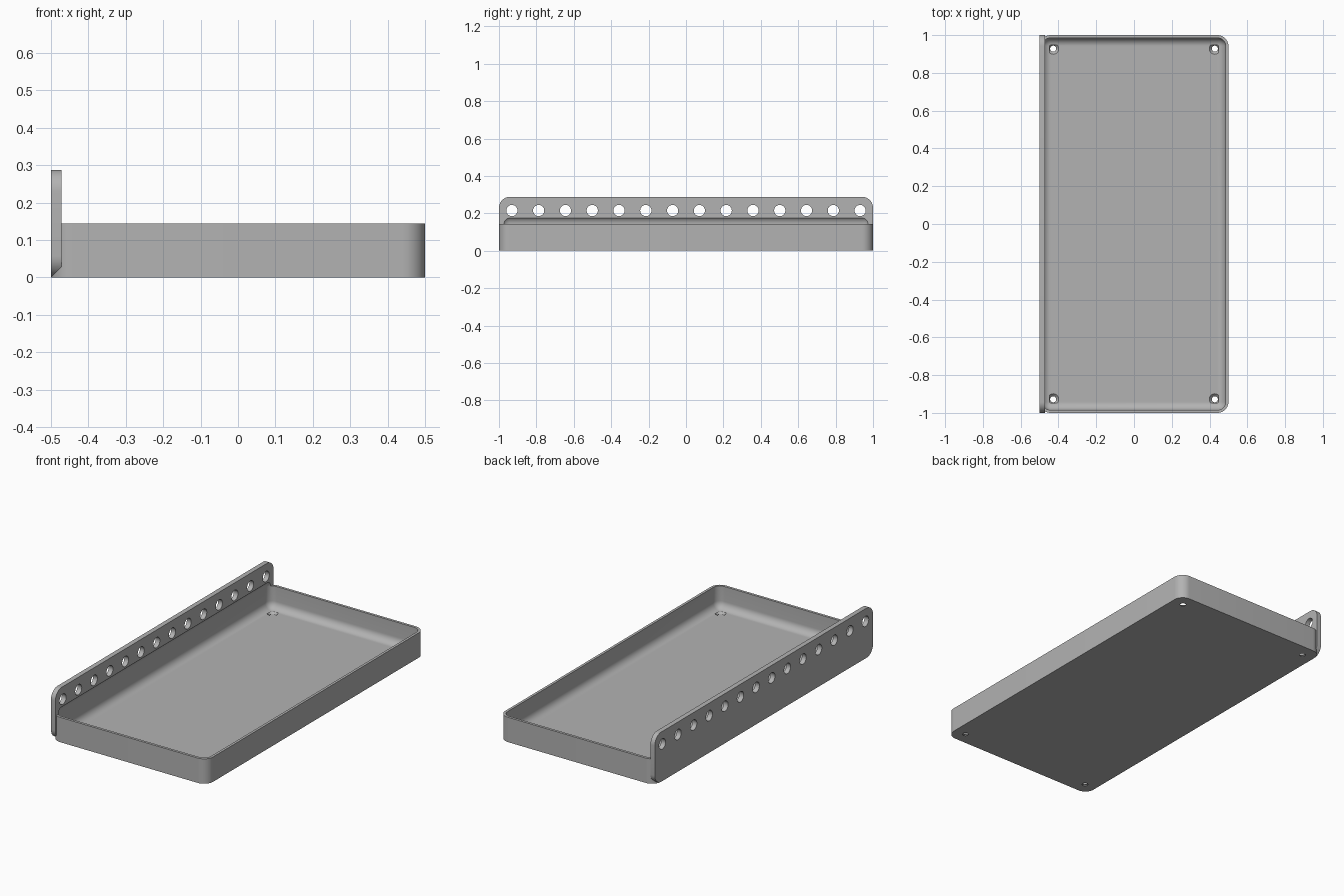
import bpy, bmesh, math
from mathutils import Matrix, Vector

cube = bpy.data.objects.get("Cube")
if cube:
    bpy.data.objects.remove(cube, do_unlink=True)

grey = bpy.data.materials.new("satin_grey")
grey.use_nodes = True
colour = (0.45, 0.45, 0.45, 1)
grey.diffuse_color = colour
grey.node_tree.nodes["Principled BSDF"].inputs["Base Color"].default_value = colour


def finish(bm, name):
    mesh = bpy.data.meshes.new(name)
    bm.to_mesh(mesh)
    bm.free()
    mesh.materials.append(grey)
    obj = bpy.data.objects.new(name, mesh)
    bpy.context.collection.objects.link(obj)
    return obj


def rounded_box(name, low, high, radius, axes):
    """Box between two corners, with the edges along the given axes rounded."""
    low, high = Vector(low), Vector(high)
    bm = bmesh.new()
    bmesh.ops.create_cube(bm, size=1)
    for v in bm.verts:
        v.co = Vector((low[i] + high[i]) / 2 + v.co[i] * (high[i] - low[i]) for i in range(3))
    edges = [e for e in bm.edges
             if any(abs((e.verts[0].co - e.verts[1].co)[a]) > 1e-4 for a in axes)]
    bmesh.ops.bevel(bm, geom=edges, offset=radius, segments=10, profile=0.5, affect='EDGES')
    return finish(bm, name)


def add_cylinder(bm, r1, r2, depth, matrix):
    bmesh.ops.create_cone(bm, cap_ends=True, segments=32, radius1=r1, radius2=r2,
                          depth=depth, matrix=matrix)


def combine(target, tool, operation):
    mod = target.modifiers.new(operation.title(), 'BOOLEAN')
    mod.operation, mod.solver, mod.object = operation, 'EXACT', tool
    bpy.ops.object.select_all(action='DESELECT')
    bpy.context.view_layer.objects.active = target
    target.select_set(True)
    bpy.ops.object.modifier_apply(modifier=mod.name)
    bpy.data.objects.remove(tool, do_unlink=True)


# Tray block with rounded upright corners, joined to the tall mounting flange
R = 0.058
tray = rounded_box("mounting_tray", (-0.5, -1, 0), (0.5, 1, 0.144), R, [2])
flange = rounded_box("flange", (-0.5, -1, 0), (-0.472, 1, 0.288), R, [0])
combine(tray, flange, 'UNION')

# Filleted cavity that also bites into the flange
wall = 0.015
cavity = rounded_box("cavity", (wall - 0.5, wall - 1, wall), (0.5 - wall, 1 - wall, 0.187),
                     R - wall, [0, 1, 2])
combine(tray, cavity, 'DIFFERENCE')

# Row of holes through the flange
count, reach = 14, 0.931
bm = bmesh.new()
for i in range(count):
    y = -reach + 2 * reach * i / (count - 1)
    add_cylinder(bm, 0.03, 0.03, 0.1,
                 Matrix.Translation((-0.486, y, 0.215)) @ Matrix.Rotation(math.pi / 2, 4, 'Y'))
combine(tray, finish(bm, "flange_holes"), 'DIFFERENCE')

# Countersunk screw holes in the floor corners
for part, r1, r2, depth, z in (("screw_holes", 0.016, 0.016, 0.1, 0),
                               ("countersinks", 0.016, 0.03, 0.014, 0.0085)):
    bm = bmesh.new()
    for x in (-0.428, 0.428):
        for y in (-0.928, 0.928):
            add_cylinder(bm, r1, r2, depth, Matrix.Translation((x, y, z)))
    combine(tray, finish(bm, part), 'DIFFERENCE')

bpy.ops.object.shade_smooth_by_angle(angle=math.radians(30))
